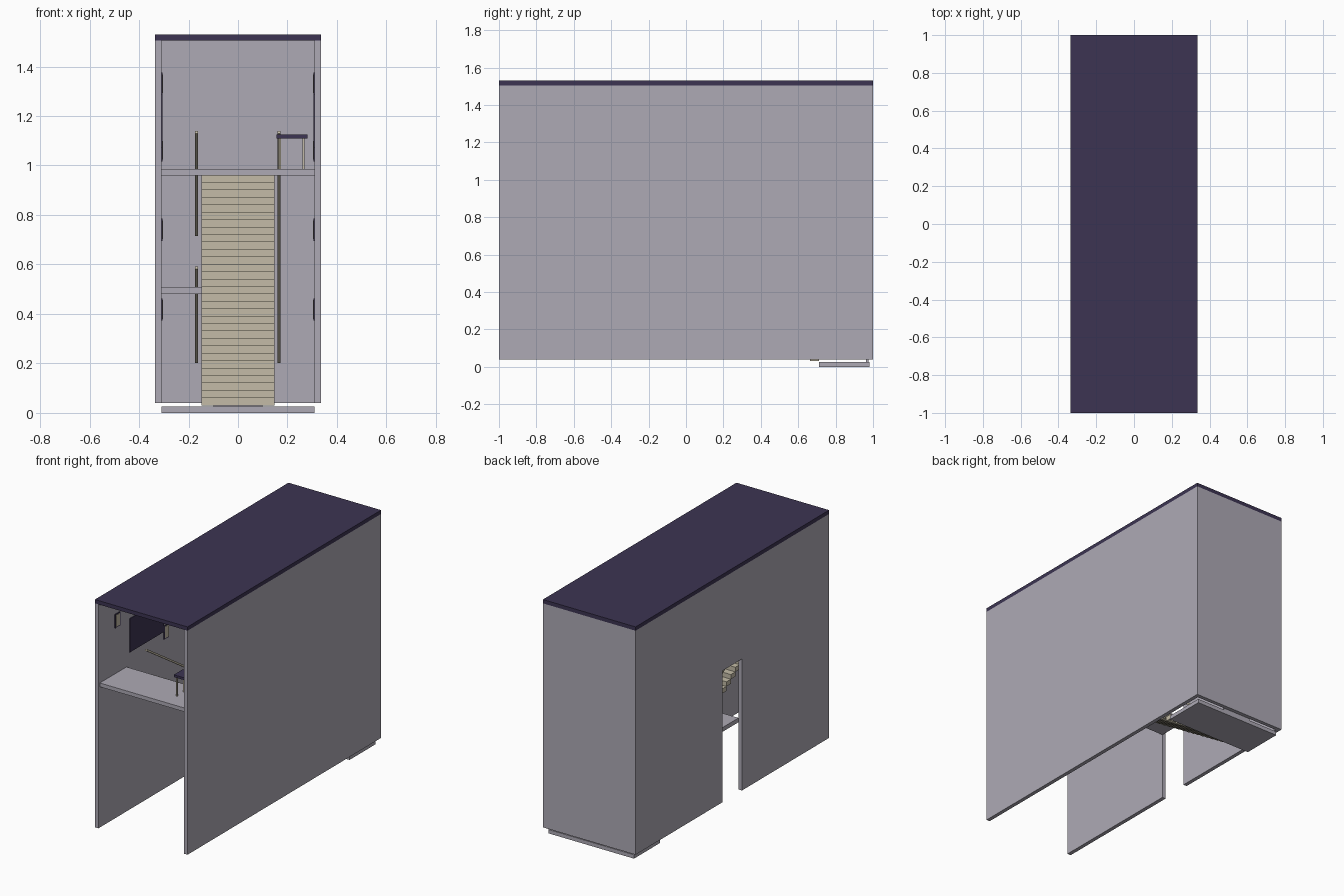
import bpy
import math

if "Cube" in bpy.data.objects:
    bpy.data.objects.remove(bpy.data.objects["Cube"])


def material(name, rgb):
    m = bpy.data.materials.new(name)
    m.diffuse_color = (*rgb, 1)
    m.use_nodes = True
    m.node_tree.nodes["Principled BSDF"].inputs["Base Color"].default_value = m.diffuse_color
    return m


GREY = material("concrete_grey", (0.42, 0.40, 0.46))
PURPLE = material("dark_purple", (0.045, 0.034, 0.084))
BEIGE = material("warm_beige", (0.55, 0.50, 0.385))


def box(name, x, y, z, mat):
    """Box from (min, max) ranges on each axis."""
    bpy.ops.mesh.primitive_cube_add(
        size=1, location=[(r[0] + r[1]) / 2 for r in (x, y, z)])
    o = bpy.context.object
    o.name = name
    o.scale = [r[1] - r[0] for r in (x, y, z)]
    bpy.ops.object.transform_apply(location=False, rotation=False, scale=True)
    o.data.materials.append(mat)
    return o


def rail(name, x, start, end, width=0.012):
    """Sloping bar between two (y, z) points."""
    dy, dz = end[0] - start[0], end[1] - start[1]
    h = math.hypot(dy, dz) / 2
    o = box(name, (-width / 2, width / 2), (-h, h), (-width / 2, width / 2), BEIGE)
    o.location = (x, (start[0] + end[0]) / 2, (start[1] + end[1]) / 2)
    o.rotation_euler.x = math.atan2(dz, dy)


W, IN = 0.335, 0.31          # outer and inner half widths
Z0, Z1 = 0.04, 1.505         # wall bottom and top
DOOR, DOOR_TOP = 0.1, 0.90   # side doorway half width and head height

# Shell: right wall, back wall, left wall profile with a doorway, roof
box("right_wall", (IN, W), (-1, 1), (Z0, Z1), GREY)
box("back_wall", (-IN, IN), (0.975, 1), (Z0, Z1), GREY)
profile = [(-1, Z0), (-DOOR, Z0), (-DOOR, DOOR_TOP), (DOOR, DOOR_TOP),
           (DOOR, Z0), (1, Z0), (1, Z1), (-1, Z1)]
n = len(profile)
verts = [(x, y, z) for x in (-W, -IN) for y, z in profile]
faces = [tuple(reversed(range(n))), tuple(range(n, 2 * n))]
faces += [(i, (i + 1) % n, (i + 1) % n + n, i + n) for i in range(n)]
mesh = bpy.data.meshes.new("left_wall")
mesh.from_pydata(verts, [], faces)
mesh.materials.append(GREY)
bpy.context.collection.objects.link(bpy.data.objects.new("left_wall", mesh))
box("roof", (-W, W), (-1, 1), (Z1, 1.53), PURPLE)

# Floors: lower slab, side landing, upper floor
box("lower_floor", (-IN, IN), (0.71, 0.98), (0, 0.025), GREY)
box("side_landing", (-IN, -0.145), (-DOOR, DOOR), (0.48, 0.508), GREY)
box("upper_floor", (-IN, IN), (-0.985, -0.71), (0.96, 0.985), GREY)
box("back_door", (-0.1, 0.1), (0.963, 0.975), (0.025, 0.42), GREY)

# Stairs climbing from the back to the front
STEPS = 31
run, rise = 1.42 / STEPS, 0.93 / STEPS
for i in range(STEPS):
    y, z = 0.71 - i * run, 0.03 + i * rise
    box(f"step_{i + 1}", (-0.148, 0.148), (y - run, y), (z, z + rise), BEIGE)

# Handrails, the left one broken at the landing
BOTTOM, TOP = (0.71, 0.206), (-0.71, 1.134)
rail("right_handrail", 0.165, BOTTOM, TOP)
rail("left_lower_handrail", -0.167, BOTTOM, (0.125, 0.586))
rail("left_upper_handrail", -0.167, (-0.077, 0.72), TOP)

# Wall plates following the stairs, and a large dark board on each side
for side, s in (("left", -1), ("right", 1)):
    def on_wall(depth):
        return tuple(sorted((s * IN, s * (IN - depth))))
    for i, (y, z) in enumerate([(-0.805, 1.33), (-0.3, 1.062),
                                (0.19, 0.74), (0.68, 0.418)]):
        box(f"{side}_plate_frame_{i + 1}", on_wall(0.004),
            (y - 0.026, y + 0.026), (z - 0.045, z + 0.045), PURPLE)
        box(f"{side}_plate_{i + 1}", on_wall(0.006),
            (y - 0.019, y + 0.019), (z - 0.038, z + 0.038), BEIGE)
    box(f"{side}_wall_board", on_wall(0.005), (-0.68, -0.33), (1.07, 1.29), PURPLE)

# Small table on the upper floor
box("table_top", (0.155, 0.28), (-0.885, -0.79), (1.11, 1.125), PURPLE)
for x in (0.17, 0.265):
    for y in (-0.873, -0.802):
        box("table_leg", (x - 0.004, x + 0.004), (y - 0.004, y + 0.004),
            (0.985, 1.11), BEIGE)
